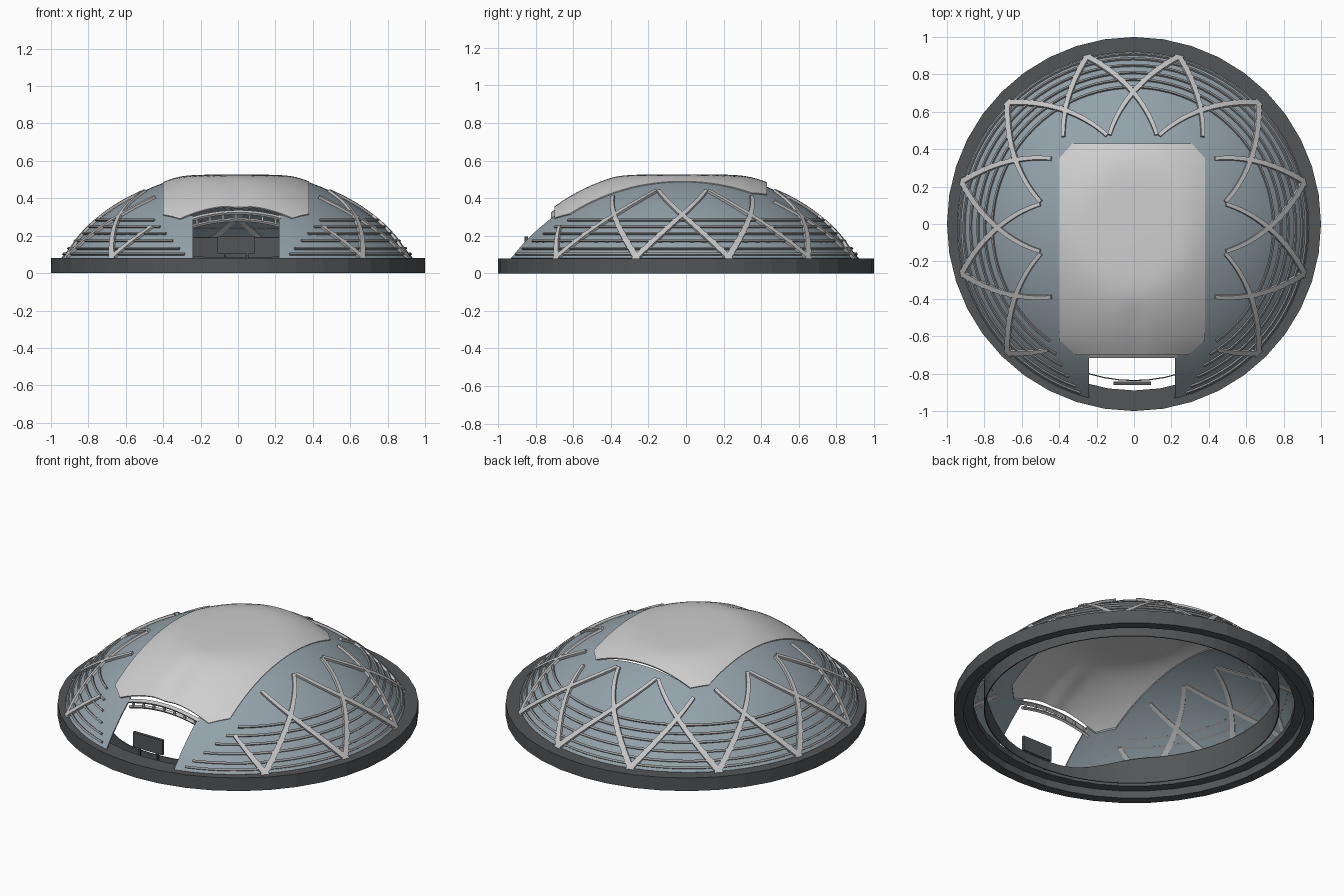
import bpy, bmesh, math
from mathutils import Vector

if "Cube" in bpy.data.objects:
    bpy.data.objects.remove(bpy.data.objects["Cube"])

CENTER = Vector((-0.005, -0.02, -0.6245))   # centre of the dome's sphere
RADIUS = 1.175


def material(name, color):
    m = bpy.data.materials.new(name)
    m.use_nodes = True
    m.diffuse_color = (*color, 1)
    bsdf = next(n for n in m.node_tree.nodes if n.type == 'BSDF_PRINCIPLED')
    bsdf.inputs["Base Color"].default_value = (*color, 1)
    return m


BLUE = material("blue grey shell", (0.29, 0.36, 0.40))
PALE = material("pale roof", (0.62, 0.62, 0.62))
STEEL = material("light steel", (0.56, 0.56, 0.56))
RAIL = material("rail grey", (0.30, 0.31, 0.32))
DARK = material("dark grey", (0.085, 0.09, 0.095))


def finish(name, bm, mat, smooth=False):
    bmesh.ops.recalc_face_normals(bm, faces=bm.faces[:])
    me = bpy.data.meshes.new(name)
    bm.to_mesh(me)
    bm.free()
    ob = bpy.data.objects.new(name, me)
    bpy.context.collection.objects.link(ob)
    me.materials.append(mat)
    bpy.ops.object.select_all(action='DESELECT')
    ob.select_set(True)
    bpy.context.view_layer.objects.active = ob
    if smooth:
        bpy.ops.object.shade_smooth_by_angle(angle=math.radians(30))
    return ob


def solidify(ob, thickness):
    mod = ob.modifiers.new("thickness", 'SOLIDIFY')
    mod.thickness = thickness
    mod.offset = -1
    bpy.ops.object.modifier_apply(modifier=mod.name)


def grid(bm, rows, closed=False):
    """Skin a list of point rows with quads."""
    vs = [[bm.verts.new(p) for p in row] for row in rows]
    n = len(rows[0])
    for a, b in zip(vs, vs[1:] + (vs[:1] if closed else [])):
        for i in range(n - 1):
            bm.faces.new((a[i], a[i + 1], b[i + 1], b[i]))


def dome_z(x, y):
    d2 = (x - CENTER.x) ** 2 + (y - CENTER.y) ** 2
    return CENTER.z + math.sqrt(RADIUS ** 2 - d2)


def on_dome(deg, r):
    a = math.radians(deg)
    x, y = CENTER.x + r * math.cos(a), CENTER.y + r * math.sin(a)
    return Vector((x, y, dome_z(x, y)))


def sweep(bm, path, w0, w1, height):
    """Box-section bar along a path, tapering in width, standing on the dome."""
    rings = []
    for i, p in enumerate(path):
        tangent = (path[min(i + 1, len(path) - 1)] - path[max(i - 1, 0)]).normalized()
        normal = (p - CENTER).normalized()
        w = w0 + (w1 - w0) * i / (len(path) - 1)
        side = tangent.cross(normal).normalized() * w / 2
        up = normal * height / 2
        rings.append([bm.verts.new(q) for q in
                      (p + side + up, p - side + up, p - side - up, p + side - up)])
    for a, b in zip(rings, rings[1:]):
        for k in range(4):
            j = (k + 1) % 4
            bm.faces.new((a[k], a[j], b[j], b[k]))
    bm.faces.new(rings[0])
    bm.faces.new(rings[-1][::-1])


def box(bm, lo, hi):
    res = bmesh.ops.create_cube(bm, size=1)
    for v in res["verts"]:
        v.co = [a + (c + 0.5) * (b - a) for a, b, c in zip(lo, hi, v.co)]


# Base ring with a stepped underside
profile = [(1, 0), (1, 0.08), (0.89, 0.08), (0.89, 0.045), (0.945, 0.045), (0.945, 0), (1, 0)]
bm = bmesh.new()
SEG = 40
grid(bm, [[(r * math.cos(t), r * math.sin(t), z) for r, z in profile]
          for t in (math.tau * i / SEG for i in range(SEG))], closed=True)
bmesh.ops.remove_doubles(bm, verts=bm.verts[:], dist=1e-5)
finish("base_ring", bm, DARK)

# Dome shell, cut away under the roof and at the entrance
bm = bmesh.new()
radii = [0.94 - 0.07 * i for i in range(12)]
grid(bm, [[on_dome(i * 5, r) for r in radii] for i in range(72)], closed=True)
dome = finish("dome_shell", bm, BLUE)
for f in dome.data.polygons:
    if f.normal.z < 0:
        dome.data.flip_normals()
        break
solidify(dome, 0.008)

outline = [(-0.24, -1.1), (0.22, -1.1), (0.22, -0.69), (0.29, -0.69), (0.37, -0.61), (0.37, 0.34),
           (0.31, 0.42), (-0.32, 0.42), (-0.38, 0.34), (-0.38, -0.61), (-0.3, -0.69), (-0.24, -0.69)]
bm = bmesh.new()
base = bm.faces.new([bm.verts.new((x, y, -0.1)) for x, y in outline])
top = bmesh.ops.extrude_face_region(bm, geom=[base])["geom"]
bmesh.ops.translate(bm, vec=(0, 0, 1), verts=[g for g in top if isinstance(g, bmesh.types.BMVert)])
cutter = finish("opening_cutter", bm, BLUE)
cutter.hide_render = True
bpy.ops.object.select_all(action='DESELECT')
dome.select_set(True)
bpy.context.view_layer.objects.active = dome
cut = dome.modifiers.new("opening", 'BOOLEAN')
cut.operation = 'DIFFERENCE'
cut.solver = 'EXACT'
cut.object = cutter
bpy.ops.object.modifier_apply(modifier=cut.name)
bpy.data.objects.remove(cutter)
bpy.ops.object.shade_smooth_by_angle(angle=math.radians(30))


# Roof panel: clipped rectangle following the dome, flattened on top
def roof_point(u, y):
    w = 0.39 - 0.09 * max(0, (-0.62 - y) / 0.08) - 0.07 * max(0, (y - 0.35) / 0.08)
    x = u * w - 0.01
    a = dome_z(x, y) + 0.008 + 0.02 * (1 - u * u)
    z = 0.5 * (a + 0.53 - math.sqrt((a - 0.53) ** 2 + 0.0006))
    crease = max(0, 1 - abs(x) / 0.08) * min(1, max(0, (-0.4 - y) / 0.1))
    return (x, y, z - 0.01 * crease)


ys = [-0.7, -0.66] + [-0.62 + 0.97 * i / 24 for i in range(25)] + [0.39, 0.43]
bm = bmesh.new()
grid(bm, [[roof_point(i / 12 - 1, y) for i in range(25)] for y in ys])
roof = finish("roof_panel", bm, PALE)
if roof.data.polygons[0].normal.z < 0:
    roof.data.flip_normals()
solidify(roof, 0.008)
bpy.ops.object.shade_smooth_by_angle(angle=math.radians(30))


# Crossing diagonal ribs, two from every foot on the base ring
def clear_of_openings(p):
    under_roof = abs(p.x) < 0.43 and -0.72 < p.y < 0.46
    in_entrance = abs(p.x + 0.01) < 0.25 and p.y < -0.6
    return not (under_roof or in_entrance)


bm = bmesh.new()
for foot in range(15, 360, 30):
    for turn in (-1, 1):
        path = []
        for i in range(23):
            r = 0.95 - 0.02 * i
            p = on_dome(foot + turn * 68 * (0.94 - r), r)
            if not clear_of_openings(p):
                break
            path.append(p)
        if len(path) > 4:
            sweep(bm, path, 0.034, 0.02, 0.026)
finish("diagonal_ribs", bm, STEEL)

# Horizontal rails, leaving a gap at the entrance
bm = bmesh.new()
for z in (0.1, 0.13, 0.17, 0.21, 0.245, 0.28):
    r = math.sqrt(RADIUS ** 2 - (z - CENTER.z) ** 2)
    gap = math.degrees(math.asin((0.28 + 0.9 * (z - 0.1)) / r))
    path = [on_dome(-90 + gap + (360 - 2 * gap) * i / 80, r) for i in range(81)]
    sweep(bm, path, 0.012, 0.012, 0.018)
finish("horizontal_rails", bm, RAIL)

# Arched truss over the entrance
bm = bmesh.new()
for y, z, w in ((-0.705, 0.325, 0.02), (-0.69, 0.285, 0.014)):
    sweep(bm, [Vector((x, y, z - 0.6 * x * x)) for x in (-0.25 + 0.04 * i for i in range(13))], w, w, 0.014)
for i in range(7):
    x = -0.22 + 0.07 * i
    z = 0.285 - 0.6 * x * x
    box(bm, (x - 0.005, -0.703, z), (x + 0.005, -0.69, z + 0.04))
finish("entrance_truss", bm, STEEL)

# Inner bowl wall, low at the entrance
bm = bmesh.new()
rows = []
for i in range(64):
    t = math.tau * i / 64
    away = abs(math.remainder(t + math.pi / 2, math.tau))
    rise = min(1, max(0, (away - 0.2) / 0.6))
    x, y = 0.82 * math.cos(t), CENTER.y + 0.82 * math.sin(t)
    rows.append([(x, y, 0.03), (x, y, 0.085 + 0.105 * rise * rise * (3 - 2 * rise))])
grid(bm, rows, closed=True)
solidify(finish("bowl_wall", bm, DARK), 0.006)

# Display board on two legs
bm = bmesh.new()
box(bm, (-0.11, -0.86, 0.105), (0.09, -0.842, 0.195))
for x in (-0.07, 0.05):
    box(bm, (x - 0.006, -0.857, 0.04), (x + 0.006, -0.845, 0.11))
finish("display_board", bm, DARK)
